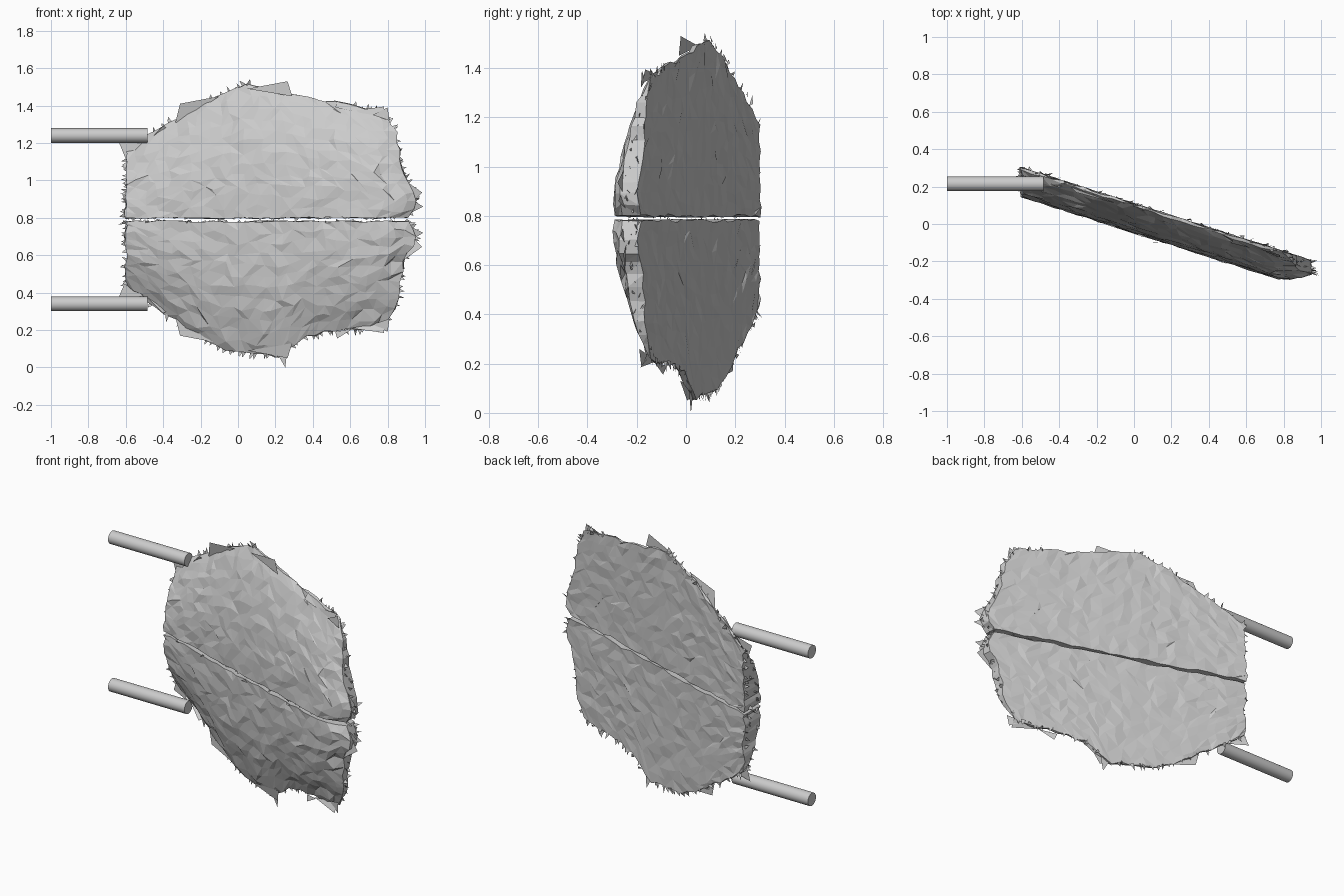
import bpy, bmesh, math, random
from mathutils import Vector

if "Cube" in bpy.data.objects:
    bpy.data.objects.remove(bpy.data.objects["Cube"])

SEAM = 0.79
NU, NV = 26, 12

# rim height above the seam along x, for each half
UPPER = [(-.6, .38), (-.45, .47), (-.3, .56), (-.15, .65), (0, .70), (.06, .725), (.2, .70),
         (.3, .675), (.5, .635), (.7, .585), (.8, .565), (1, .53)]
LOWER = [(-.6, .36), (-.45, .46), (-.3, .56), (-.15, .67), (0, .71), (.2, .73), (.27, .70),
         (.36, .615), (.5, .60), (.7, .58), (.8, .565), (1, .53)]
# right edge x over relative height
RIGHT = [(0, .91), (.12, .955), (.25, .94), (.4, .885), (.7, .86), (.88, .84), (1, .79)]
# large shards: two base points and a tip, in (x, height above seam)
SHARDS = [((-.34, .50), (-.10, .66), (-.31, .62)), ((.05, .70), (.29, .66), (.265, .74)),
          ((-.59, .30), (-.50, .42), (-.635, .41)), ((.88, .22), (.92, .08), (.985, .145)),
          ((.91, .12), (.91, .03), (.99, .07)), ((.60, .58), (.78, .55), (.78, .605)),
          ((.52, .60), (.62, .58), (.53, .635)), ((-.5, .40), (-.38, .49), (-.40, .50)),
          ((.72, .56), (.81, .53), (.80, .60))]


def lerp(table, t):
    if t <= table[0][0]:
        return table[0][1]
    for (a, p), (b, q) in zip(table, table[1:]):
        if t <= b:
            return p + (q - p) * (t - a) / (b - a)
    return table[-1][1]


def back_y(x):
    return .108 - .32 * x


def thickness(u, v):
    t = .14 * (1 - v ** 2.5) + .015
    return t * (1 - .5 * max(0, (u - .9) / .1))


def finish(bm, name):
    bmesh.ops.recalc_face_normals(bm, faces=bm.faces)
    me = bpy.data.meshes.new(name)
    bm.to_mesh(me)
    bm.free()
    ob = bpy.data.objects.new(name, me)
    bpy.context.collection.objects.link(ob)
    return ob


def build_half(name, side, profile, seed):
    """One half slab: uneven front and back sheets joined by a rim."""
    rnd = random.Random(seed)
    j = lambda a: rnd.uniform(-a, a)
    bm = bmesh.new()
    front, back, flat = {}, {}, {}
    for i in range(NU + 1):
        for k in range(NV + 1):
            u, v = i / NU, k / NV
            x = -.6 + u * (lerp(RIGHT, v) + .6)
            w = .009 + v * (lerp(profile, x) - .009)
            inner = 0 < i < NU and 0 < k < NV
            x += j(.017 if inner else .008)
            w += j(.015) if inner else (j(.005) if k == 0 else j(.01))
            yb = back_y(x)
            yf = yb - thickness(u, v)
            flat[i, k] = (x, w, (yb + yf) / 2, yf, yb)
            front[i, k] = bm.verts.new((x, yf + j(.006), SEAM + side * w))
            back[i, k] = bm.verts.new((x + j(.008), yb + j(.004),
                                       SEAM + side * (max(.003, w + j(.006)))))
    # sheets
    for sheet in (front, back):
        for i in range(NU):
            for k in range(NV):
                a, b = sheet[i, k], sheet[i + 1, k]
                c, d = sheet[i + 1, k + 1], sheet[i, k + 1]
                tris = ((a, b, c), (a, c, d)) if rnd.random() < .5 else ((a, b, d), (b, c, d))
                for t in tris:
                    bm.faces.new(t)
    # rim, walking up the left, along the outer edge, down the right, back along the seam
    loop = ([(0, k) for k in range(NV)] + [(i, NV) for i in range(NU)] +
            [(NU, k) for k in range(NV, 0, -1)] + [(i, 0) for i in range(NU, 0, -1)])
    for p, q in zip(loop, loop[1:] + loop[:1]):
        bm.faces.new((front[p], front[q], back[q]))
        bm.faces.new((front[p], back[q], back[p]))
    finish(bm, name)

    # ragged splinters around the rim and in the crack
    bm = bmesh.new()

    def tri(a, b, c):
        bm.faces.new([bm.verts.new((p[0], p[1], max(0, SEAM + side * p[2]))) for p in (a, b, c)])

    for p, q in zip(loop, loop[1:] + loop[:1]):
        (x0, w0, m0, f0, b0), (x1, w1, m1, f1, b1) = flat[p], flat[q]
        seam = p[1] == 0 and q[1] == 0
        tangent = Vector((x1 - x0, w1 - w0)).normalized()
        out = Vector((-tangent.y, tangent.x))
        # the upper right edge is clean
        if side > 0 and p[1] == NV and .05 < x0 < .55:
            continue
        for n in range(2):
            if rnd.random() < .25:
                continue
            t, s = rnd.random(), rnd.random()
            x, w = x0 + (x1 - x0) * t, w0 + (w1 - w0) * t
            if seam:
                y = f0 + (b0 - f0) * s * .9
                ln, half = rnd.uniform(.003, .013), rnd.uniform(.01, .04)
            else:
                y = f0 + (b0 - f0) * s
                ln, half = rnd.uniform(.01, .035), rnd.uniform(.008, .016)
            base = Vector((x, w)) - out * .008
            a, b = base - tangent * half, base + tangent * half
            c = base + out * (ln + .008) + tangent * j(half)
            tri((a.x, y + j(.012), a.y), (b.x, y + j(.012), b.y), (c.x, y + j(.012), c.y))
    # large shards
    for a, b, c in SHARDS:
        pts = []
        for x, w in (a, b, c):
            y = max(-.28, back_y(x) - (.03 if x < .85 else .06))
            pts.append((x, y + j(.015), min(w, .74 if side > 0 else .785)))
        tri(*pts)
    if side < 0:
        tri((.20, .03, .70), (.265, .01, .68), (.253, .02, .79))
    finish(bm, name + "_splinters")


build_half("upper_slab", 1, UPPER, 3)
build_half("lower_slab", -1, LOWER, 8)

# mounting rods at the left edge
for label, z in (("upper", 1.24), ("lower", .34)):
    bpy.ops.mesh.primitive_cylinder_add(vertices=24, radius=.039, depth=.515,
                                        location=(-.7425, .215, z),
                                        rotation=(0, math.pi / 2, 0))
    rod = bpy.context.object
    rod.name = label + "_rod"
    bpy.ops.object.shade_smooth_by_angle(angle=math.radians(40))
